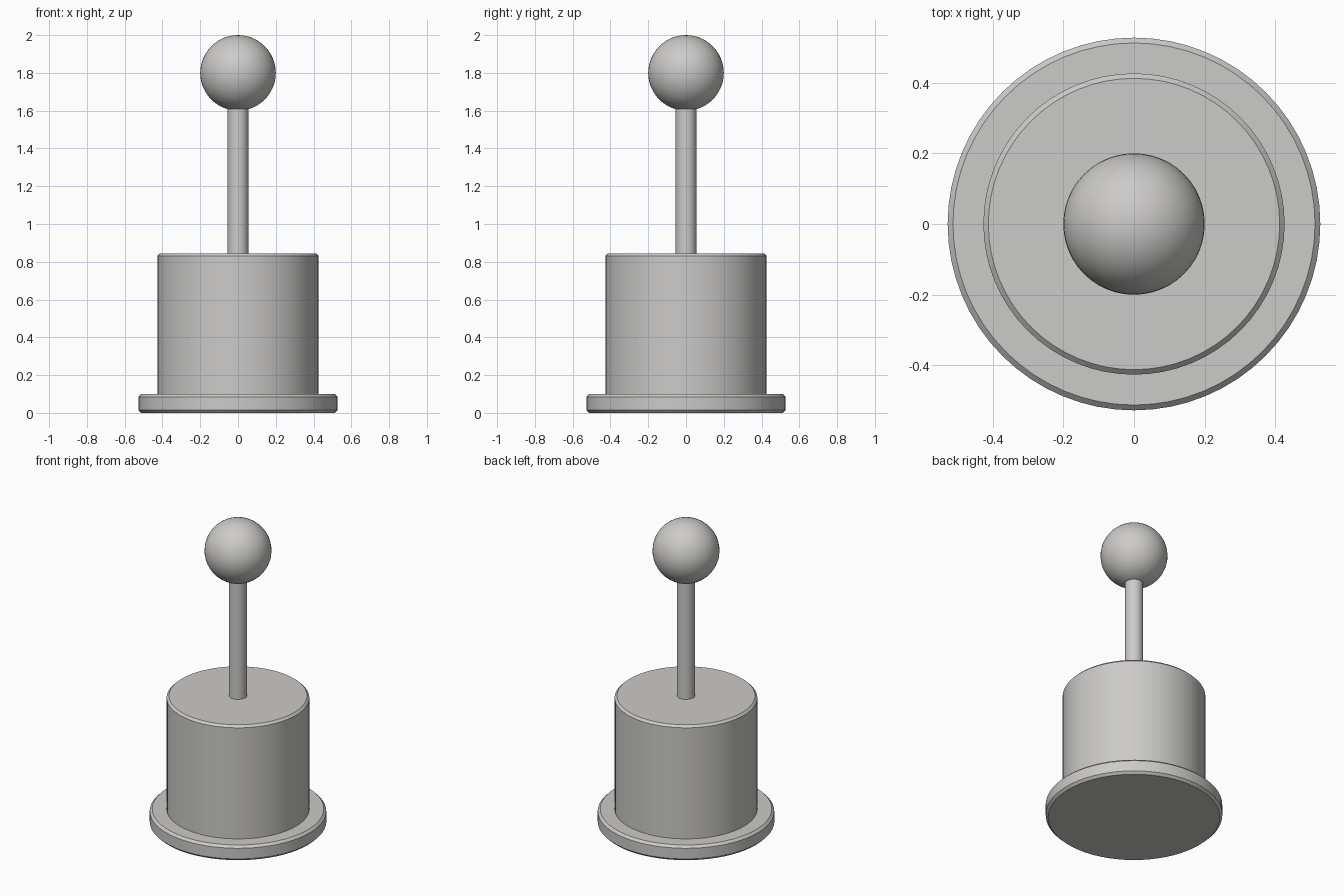
import bpy
import bmesh
import math

cube = bpy.data.objects.get("Cube")
if cube:
    bpy.data.objects.remove(cube, do_unlink=True)

# Single warm grey finish
grey = bpy.data.materials.new("warm_grey")
grey.use_nodes = True
colour = (0.6, 0.595, 0.58, 1)
grey.diffuse_color = colour
grey.node_tree.nodes["Principled BSDF"].inputs["Base Color"].default_value = colour


def finish(obj, name):
    obj.name = obj.data.name = name
    obj.data.materials.append(grey)
    bpy.ops.object.shade_smooth_by_angle(angle=math.radians(30))


def cylinder(name, radius, bottom, top, sides, bevel=0):
    bpy.ops.mesh.primitive_cylinder_add(
        vertices=sides, radius=radius, depth=top - bottom,
        location=(0, 0, (bottom + top) / 2))
    obj = bpy.context.object
    if bevel:
        # Chamfer the rims only
        bm = bmesh.new()
        bm.from_mesh(obj.data)
        rims = [e for e in bm.edges
                if abs(e.verts[0].co.z - e.verts[1].co.z) < 1e-4]
        bmesh.ops.bevel(bm, geom=rims, offset=bevel, segments=1, affect='EDGES')
        bm.to_mesh(obj.data)
        bm.free()
    finish(obj, name)


# Wide foot, drum body and thin stem
cylinder("base_plate", 0.527, 0, 0.1, 64, 0.015)
cylinder("drum_body", 0.426, 0.08, 0.845, 64, 0.014)
cylinder("stem", 0.055, 0.82, 1.64, 32)

# Round knob on top of the stem
bpy.ops.mesh.primitive_uv_sphere_add(
    segments=48, ring_count=24, radius=0.2, location=(0, 0, 1.8))
finish(bpy.context.object, "knob")
